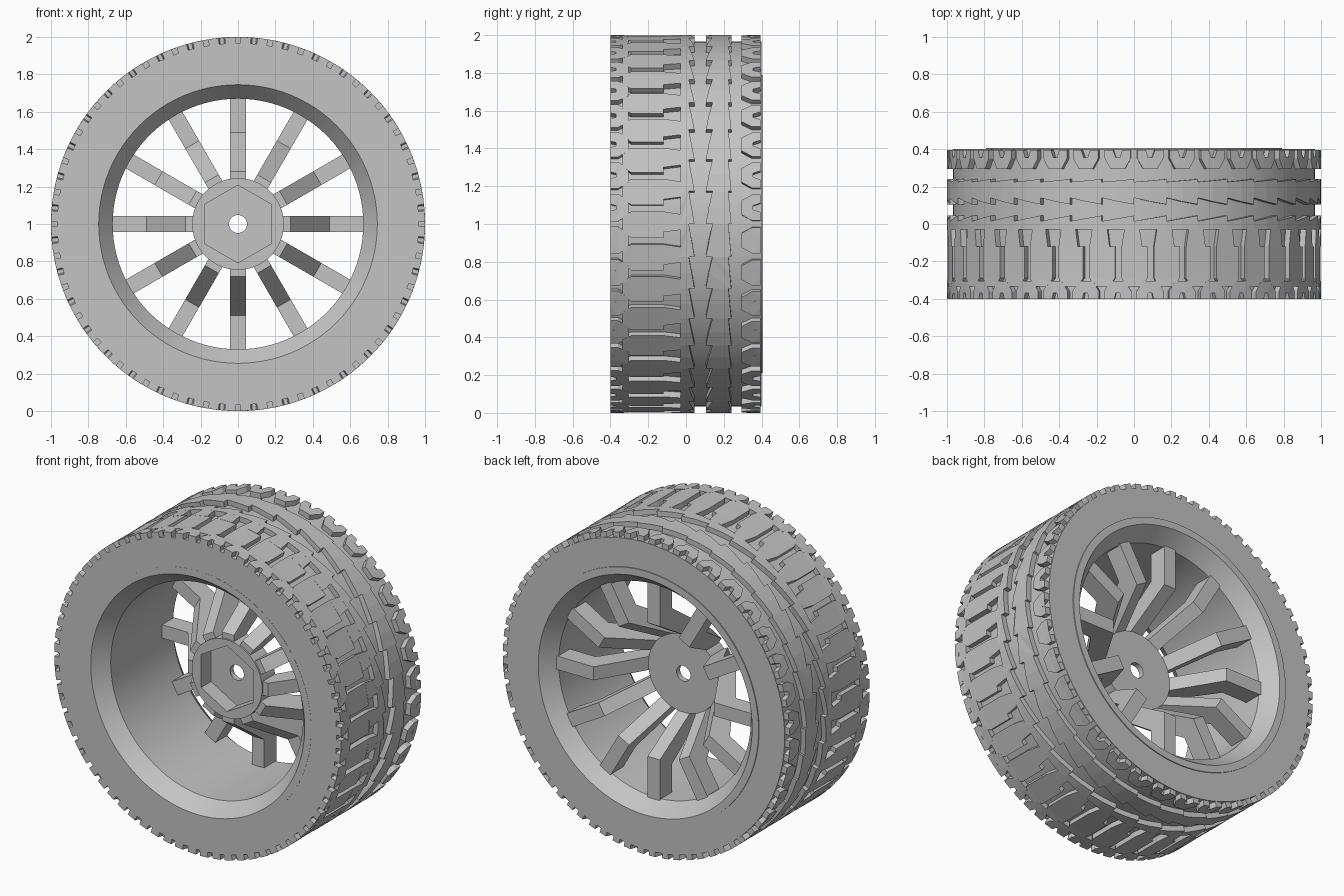
import bpy
import bmesh
from math import sin, cos, pi, radians

old = bpy.data.objects.get("Cube")
if old:
    bpy.data.objects.remove(old, do_unlink=True)

grey = bpy.data.materials.new("plain_grey")
grey.use_nodes = True
colour = (0.55, 0.55, 0.55, 1)
grey.diffuse_color = colour
grey.node_tree.nodes["Principled BSDF"].inputs["Base Color"].default_value = colour

CENTRE_Z = 1.0
PITCHES = 36
SPOKES = 12


def polar(r, t, y):
    """Point at radius r and angle t around the axle."""
    return (r * cos(t), y, CENTRE_Z + r * sin(t))


def finish(bm, name, smooth=False):
    bmesh.ops.recalc_face_normals(bm, faces=bm.faces)
    mesh = bpy.data.meshes.new(name)
    bm.to_mesh(mesh)
    bm.free()
    mesh.materials.append(grey)
    obj = bpy.data.objects.new(name, mesh)
    bpy.context.collection.objects.link(obj)
    if smooth:
        bpy.ops.object.select_all(action="DESELECT")
        obj.select_set(True)
        bpy.context.view_layer.objects.active = obj
        bpy.ops.object.shade_smooth_by_angle(angle=radians(25))
    return obj


def lathe(name, profile, segments):
    """Closed ring from (radius, y) points; a radius may be a function of angle."""
    bm = bmesh.new()
    rings = []
    for r, y in profile:
        angles = [2 * pi * i / segments for i in range(segments)]
        rings.append([bm.verts.new(polar(r(t) if callable(r) else r, t, y)) for t in angles])
    for k, ring in enumerate(rings):
        nxt = rings[(k + 1) % len(rings)]
        for i in range(segments):
            j = (i + 1) % segments
            bm.faces.new((ring[i], ring[j], nxt[j], nxt[i]))
    return finish(bm, name, True)


def prism(bm, low, high):
    """Solid between two matching outlines."""
    a = [bm.verts.new(p) for p in low]
    b = [bm.verts.new(p) for p in high]
    bm.faces.new(a)
    bm.faces.new(b)
    for i in range(len(a)):
        j = (i + 1) % len(a)
        bm.faces.new((a[i], a[j], b[j], b[i]))


def tread(name, outline):
    """Repeat a raised block, outlined in (pitch fraction, y), around the tyre."""
    bm = bmesh.new()
    step = 2 * pi / PITCHES
    for n in range(PITCHES):
        low, high = ([polar(r, (n + u) * step, y) for u, y in outline] for r in (0.962, 1.0))
        prism(bm, low, high)
    bmesh.ops.triangulate(bm, faces=[f for f in bm.faces if len(f.verts) > 4])
    return finish(bm, name)


def hexagon(t):
    """Radius of the nut recess, with corners at top and bottom."""
    return 0.18 / cos((t + pi / 6) % (pi / 3) - pi / 6)


# Tyre body and rim barrel with chamfered mouths
lathe("tyre_body", [(0.78, -0.4), (0.967, -0.4), (0.967, 0.4), (0.78, 0.4)], 144)
lathe("rim", [(0.79, -0.401), (0.745, -0.401), (0.67, -0.31), (0.67, 0.31),
              (0.745, 0.406), (0.79, 0.406)], 96)

# Hub with a hexagonal recess and an axle hole
lathe("hub", [(0.245, 0.025), (0.245, -0.11), (hexagon, -0.11), (hexagon, -0.01),
              (0.048, -0.01), (0.048, 0.025)], 72)

# Spokes: bent bars stepping back from the hub to the rim
side_profile = [(0.22, -0.1), (0.28, -0.1), (0.49, 0.2), (0.685, 0.2),
                (0.685, 0.32), (0.42, 0.32), (0.24, 0.02), (0.22, 0.02)]
HALF_WIDTH = 0.0425
bm = bmesh.new()
for n in range(SPOKES):
    t = 2 * pi * n / SPOKES
    sides = []
    for w in (-HALF_WIDTH, HALF_WIDTH):
        sides.append([(r * cos(t) - w * sin(t), y, CENTRE_Z + r * sin(t) + w * cos(t))
                      for r, y in side_profile])
    prism(bm, *sides)
finish(bm, "spokes")

# Front shoulder blocks
tread("front_shoulder_tread", [(0.08, -0.4), (0.4, -0.4), (0.44, -0.37), (0.56, -0.37),
                               (0.6, -0.4), (0.92, -0.4), (0.92, -0.36), (0.72, -0.305),
                               (0.28, -0.305), (0.08, -0.36)])
# Large pointed blocks, staggered half a pitch
tread("front_block_tread", [(0.58, -0.29), (0.78, -0.335), (1.22, -0.335), (1.38, -0.29),
                            (1.38, -0.12), (0.58, -0.12)])
# Slanted links between the blocks and the centre rib
tread("link_tread", [(0.75, -0.12), (1.38, -0.12), (1.3, -0.03), (0.82, -0.03)])
# Saw-edged ribs either side of the centre groove
tread("centre_rib", [(0, -0.03), (0.5, -0.03), (1, -0.03), (1, 0.015), (0.5, 0.03), (0, 0.045)])
tread("rear_rib", [(0, 0.105), (0.5, 0.12), (1, 0.14), (1, 0.225), (0.5, 0.232), (0, 0.24)])
# Rear shoulder blocks with a notch in the outer edge
tread("rear_shoulder_tread", [(0.1, 0.395), (0.1, 0.35), (0.28, 0.295), (0.72, 0.295),
                              (0.9, 0.35), (0.9, 0.395), (0.64, 0.395), (0.56, 0.355),
                              (0.44, 0.355), (0.36, 0.395)])
